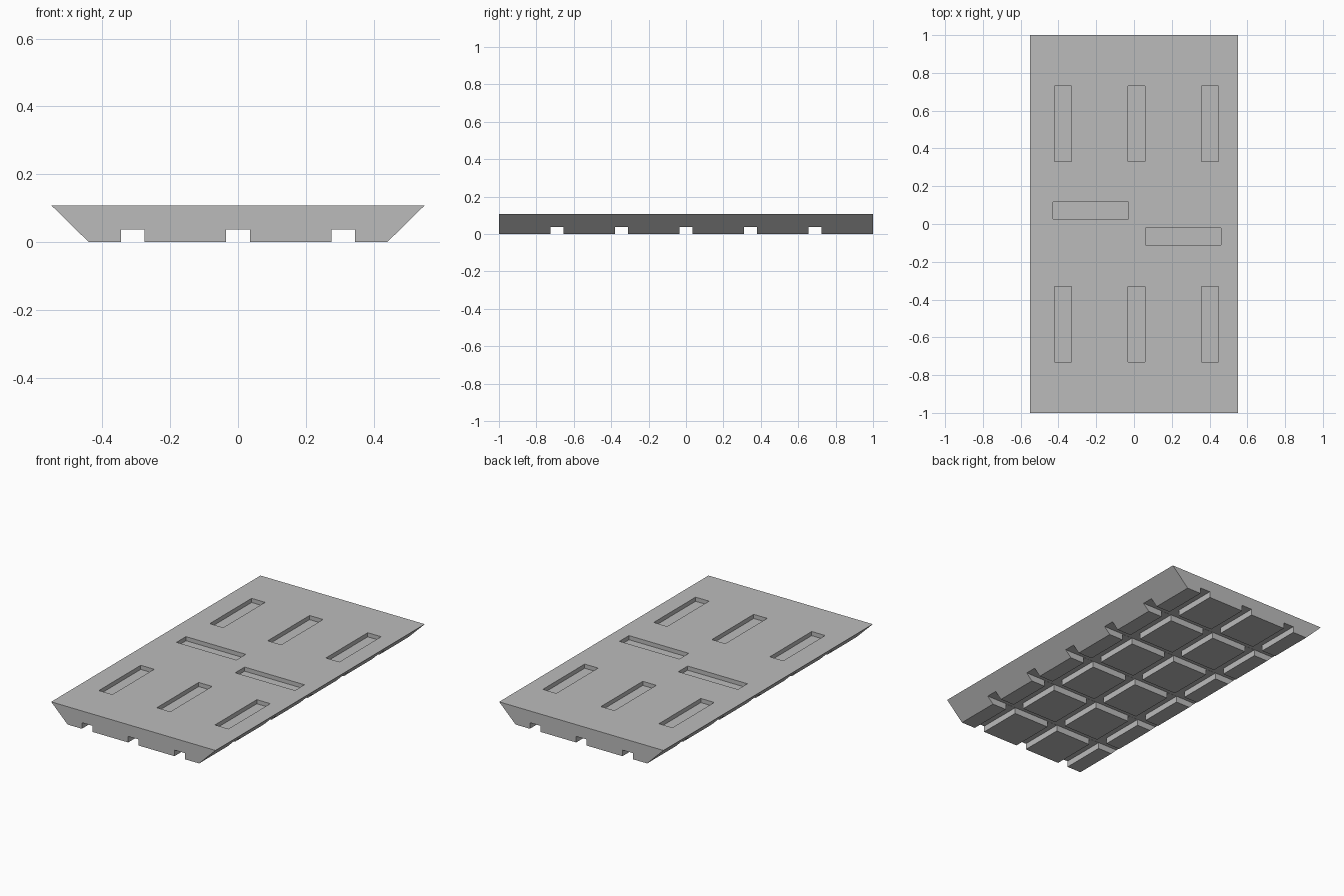
import bpy, bmesh
from mathutils import Matrix, Vector

if "Cube" in bpy.data.objects:
    bpy.data.objects.remove(bpy.data.objects["Cube"], do_unlink=True)

TOP = 0.108
grey = bpy.data.materials.new("concrete_grey")
grey.use_nodes = True
colour = (0.5, 0.5, 0.5, 1)
grey.diffuse_color = colour
grey.node_tree.nodes["Principled BSDF"].inputs["Base Color"].default_value = colour


def finish(name, bm):
    bmesh.ops.recalc_face_normals(bm, faces=bm.faces)
    mesh = bpy.data.meshes.new(name)
    bm.to_mesh(mesh)
    bm.free()
    mesh.materials.append(grey)
    ob = bpy.data.objects.new(name, mesh)
    bpy.context.collection.objects.link(ob)
    return ob


def cutter(name, boxes):
    """One mesh of separate boxes, each given as (centre, size)."""
    bm = bmesh.new()
    for centre, size in boxes:
        bmesh.ops.create_cube(bm, size=1, matrix=Matrix.Translation(Vector(centre))
                              @ Matrix.Diagonal((*size, 1)))
    ob = finish(name, bm)
    ob.hide_render = True
    return ob


# Slab: trapezoid section, extruded front to back
bm = bmesh.new()
section = [(-0.44, 0), (0.44, 0), (0.55, TOP), (-0.55, TOP)]
face = bm.faces.new([bm.verts.new((x, -1, z)) for x, z in section])
extruded = bmesh.ops.extrude_face_region(bm, geom=[face])["geom"]
bmesh.ops.translate(bm, vec=(0, 2, 0),
                    verts=[v for v in extruded if isinstance(v, bmesh.types.BMVert)])
slab = finish("slab", bm)

# Underside grid of grooves
long_grooves = cutter("long_grooves", [((x, 0, 0), (0.07, 2.4, 0.074))
                                       for x in (-0.31, 0, 0.31)])
cross_grooves = cutter("cross_grooves", [((0, i * 0.345, 0), (1.4, 0.07, 0.076))
                                         for i in range(-2, 3)])

# Shallow slots in the top face
DEPTH = 0.025
slots = [((x, y, TOP), (0.09, 0.4, DEPTH * 2))
         for x in (-0.375, 0.013, 0.402) for y in (-0.53, 0.53)]
slots += [((x, y, TOP), (0.4, 0.09, DEPTH * 2))
          for x, y in ((-0.23, 0.072), (0.26, -0.067))]
top_slots = cutter("top_slots", slots)

# Cut everything, then drop the cutters
bpy.context.view_layer.objects.active = slab
for tool in (long_grooves, cross_grooves, top_slots):
    mod = slab.modifiers.new(tool.name, "BOOLEAN")
    mod.operation = "DIFFERENCE"
    mod.solver = "EXACT"
    mod.object = tool
    bpy.ops.object.modifier_apply(modifier=mod.name)
    bpy.data.objects.remove(tool, do_unlink=True)
